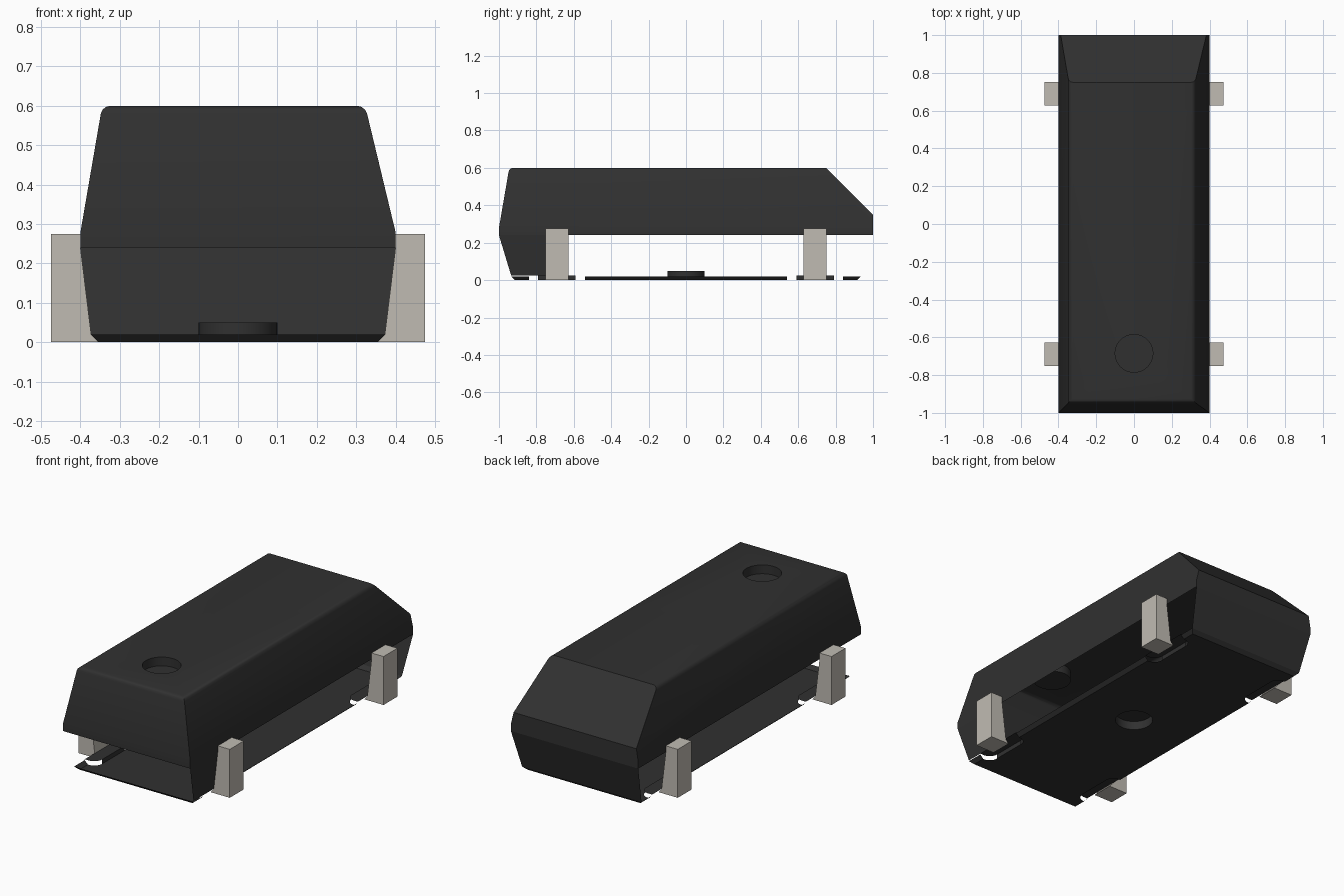
import bpy, bmesh, math
from mathutils import Vector

cube = bpy.data.objects.get("Cube")
if cube:
    bpy.data.objects.remove(cube, do_unlink=True)


def material(name, rgb):
    m = bpy.data.materials.new(name)
    m.use_nodes = True
    m.diffuse_color = (*rgb, 1)
    bsdf = m.node_tree.nodes["Principled BSDF"]
    bsdf.inputs["Base Color"].default_value = (*rgb, 1)
    bsdf.inputs["Roughness"].default_value = 0.6
    return m


PLASTIC = material("black plastic", (0.030, 0.030, 0.030))
METAL = material("tinned metal", (0.53, 0.50, 0.45))


def finish(bm, name, mat, smooth=True):
    mesh = bpy.data.meshes.new(name)
    bm.to_mesh(mesh)
    bm.free()
    mesh.materials.append(mat)
    ob = bpy.data.objects.new(name, mesh)
    bpy.context.collection.objects.link(ob)
    if smooth:
        bpy.ops.object.select_all(action='DESELECT')
        ob.select_set(True)
        bpy.context.view_layer.objects.active = ob
        bpy.ops.object.shade_smooth_by_angle(angle=math.radians(35))
    return ob


def face(bm, pts):
    return bm.faces.new([bm.verts.new(p) for p in pts])


def loop(bm, pts):
    vs = [bm.verts.new(p) for p in pts]
    return [bm.edges.new((vs[i], vs[(i + 1) % len(vs)])) for i in range(len(vs))]


def arc(cx, cy, r, a0, a1, n):
    return [(cx + r * math.cos(math.radians(a0 + (a1 - a0) * i / n)),
             cy + r * math.sin(math.radians(a0 + (a1 - a0) * i / n))) for i in range(n + 1)]


def circle(x, y, z, r=0.1, n=40):
    return [(px, py, z) for px, py in arc(x, y, r, 0, 360, n)[:-1]]


def dimple(bm, rim, depth):
    """Extrude a circular edge loop by depth and cap it."""
    out = bmesh.ops.extrude_edge_only(bm, edges=rim)["geom"]
    vs = [g for g in out if isinstance(g, bmesh.types.BMVert)]
    es = [g for g in out if isinstance(g, bmesh.types.BMEdge)
          and all(v in vs for v in g.verts)]
    bmesh.ops.translate(bm, vec=(0, 0, depth), verts=vs)
    bmesh.ops.contextual_create(bm, geom=es)


def orient(bm, up):
    """Make normals consistent, with the largest level face pointing up or down."""
    bmesh.ops.recalc_face_normals(bm, faces=bm.faces)
    bm.normal_update()
    flat = [f for f in bm.faces if abs(f.normal.z) > 0.99]
    big = max(flat, key=lambda f: f.calc_area())
    if (big.normal.z > 0) != up:
        bmesh.ops.reverse_faces(bm, faces=bm.faces)


# Upper cover: tapered sides, sloping back, open underneath
bm = bmesh.new()
right, left = [[bm.verts.new(p) for p in (
    (s * 0.4, -1, 0.24), (s * 0.4, 1, 0.24), (s * 0.4, -1, 0.28), (s * 0.4, 1, 0.28),
    (s * (0.4 - (0.4 - t) * 0.07 / 0.32), 1, 0.35),
    (s * t, -0.945, 0.6), (s * t, 0.75, 0.6))] for s, t in ((1, 0.323), (-1, 0.345))]
for a in (right, left):
    bm.faces.new((a[0], a[1], a[3], a[2]))
    bm.faces.new((a[2], a[3], a[4], a[6], a[5]))
for i, j in ((0, 2), (2, 5), (5, 6), (6, 4), (4, 3), (3, 1)):
    bm.faces.new((left[i], right[i], right[j], left[j]))
bmesh.ops.recalc_face_normals(bm, faces=bm.faces)
soft = [bm.edges.get(p) for p in ((right[5], right[6]), (left[5], left[6]), (left[5], right[5]))]
bmesh.ops.bevel(bm, geom=soft, offset=0.02, segments=3, profile=0.5, affect='EDGES')
bm.normal_update()
# Orientation dimple near the front of the top
top = max((f for f in bm.faces if abs(f.normal.z) > 0.99), key=lambda f: f.calc_area())
border = list(top.edges)
bmesh.ops.delete(bm, geom=[top], context='FACES_ONLY')
rim = loop(bm, circle(0, -0.685, 0.6))
bmesh.ops.triangle_fill(bm, edges=border + rim, use_beauty=True, normal=(0, 0, 1))
dimple(bm, rim, -0.05)
orient(bm, True)
finish(bm, "upper_cover", PLASTIC)

# Floor: notched outline with a central dimple
half = [(0.355, -0.915)]
for c in (-0.69, 0.69):
    half += [(0.355, c - 0.15)] + arc(0.35, c - 0.10, 0.05, 270, 180, 6)
    half += arc(0.35, c + 0.10, 0.05, 180, 90, 6) + [(0.355, c + 0.15)]
half.append((0.355, 0.915))
bm = bmesh.new()
outline = loop(bm, [(x, y, 0) for x, y in half] + [(-x, -y, 0) for x, y in half])
rim = loop(bm, circle(0, 0, 0))
bmesh.ops.triangle_fill(bm, edges=outline + rim, use_beauty=True, normal=(0, 0, -1))
dimple(bm, rim, 0.05)
orient(bm, False)
finish(bm, "floor", PLASTIC)

# Bevelled rim around the floor, broken at the lead pockets
bm = bmesh.new()
for s in (1, -1):
    face(bm, [(-0.355, s * 0.915, 0), (0.355, s * 0.915, 0),
              (0.375, s * 0.935, 0.02), (-0.375, s * 0.935, 0.02)][::s])
    for y0, y1, o0, o1 in ((-0.915, -0.84, -0.935, -0.84), (-0.54, 0.54, -0.54, 0.54),
                           (0.84, 0.915, 0.84, 0.935)):
        face(bm, [(s * 0.355, y0, 0), (s * 0.375, o0, 0.02),
                  (s * 0.375, o1, 0.02), (s * 0.355, y1, 0)][::-s])
finish(bm, "floor_rim", PLASTIC, False)

# Lower walls: full back wall and a short piece of the left side
bm = bmesh.new()
face(bm, [(0.375, 0.935, 0.02), (-0.375, 0.935, 0.02), (-0.4, 1, 0.24), (0.4, 1, 0.24)])
finish(bm, "lower_back_wall", PLASTIC, False)
bm = bmesh.new()
face(bm, [(0.375, -0.935, 0.025), (0.375, -0.69, 0.025), (0.4, -0.69, 0.24), (0.4, -1, 0.24)])
finish(bm, "lower_side_wall", PLASTIC, False)

# Lead pockets and leads at the four corners
LEAD = [(0.355, 0), (0.475, 0), (0.475, 0.275), (0.4, 0.275), (0.4, 0.24), (0.373, 0.02)]
for s, side in ((1, "left"), (-1, "right")):
    for c, end in ((-0.69, "front"), (0.69, "back")):
        bm = bmesh.new()
        roof = arc(0.35, c - 0.10, 0.05, 270, 180, 6) + arc(0.35, c + 0.10, 0.05, 180, 90, 6)
        roof += [(0.375, c + 0.15), (0.375, c - 0.15)]
        face(bm, [(s * x, y, 0.025) for x, y in roof])
        face(bm, [(s * 0.3, c - 0.1, 0), (s * 0.3, c + 0.1, 0),
                  (s * 0.3, c + 0.1, 0.025), (s * 0.3, c - 0.1, 0.025)])
        bm.normal_update()
        for f in bm.faces:
            if f.normal.dot(Vector((s, 0, -1))) < 0:
                f.normal_flip()
        finish(bm, f"{end}_{side}_pocket", PLASTIC, False)

        bm = bmesh.new()
        f = face(bm, [(s * x, c - 0.0625, z) for x, z in LEAD])
        out = bmesh.ops.extrude_face_region(bm, geom=[f], use_keep_orig=True)["geom"]
        bmesh.ops.translate(bm, vec=(0, 0.125, 0),
                            verts=[g for g in out if isinstance(g, bmesh.types.BMVert)])
        bmesh.ops.recalc_face_normals(bm, faces=bm.faces)
        finish(bm, f"{end}_{side}_lead", METAL, False)
